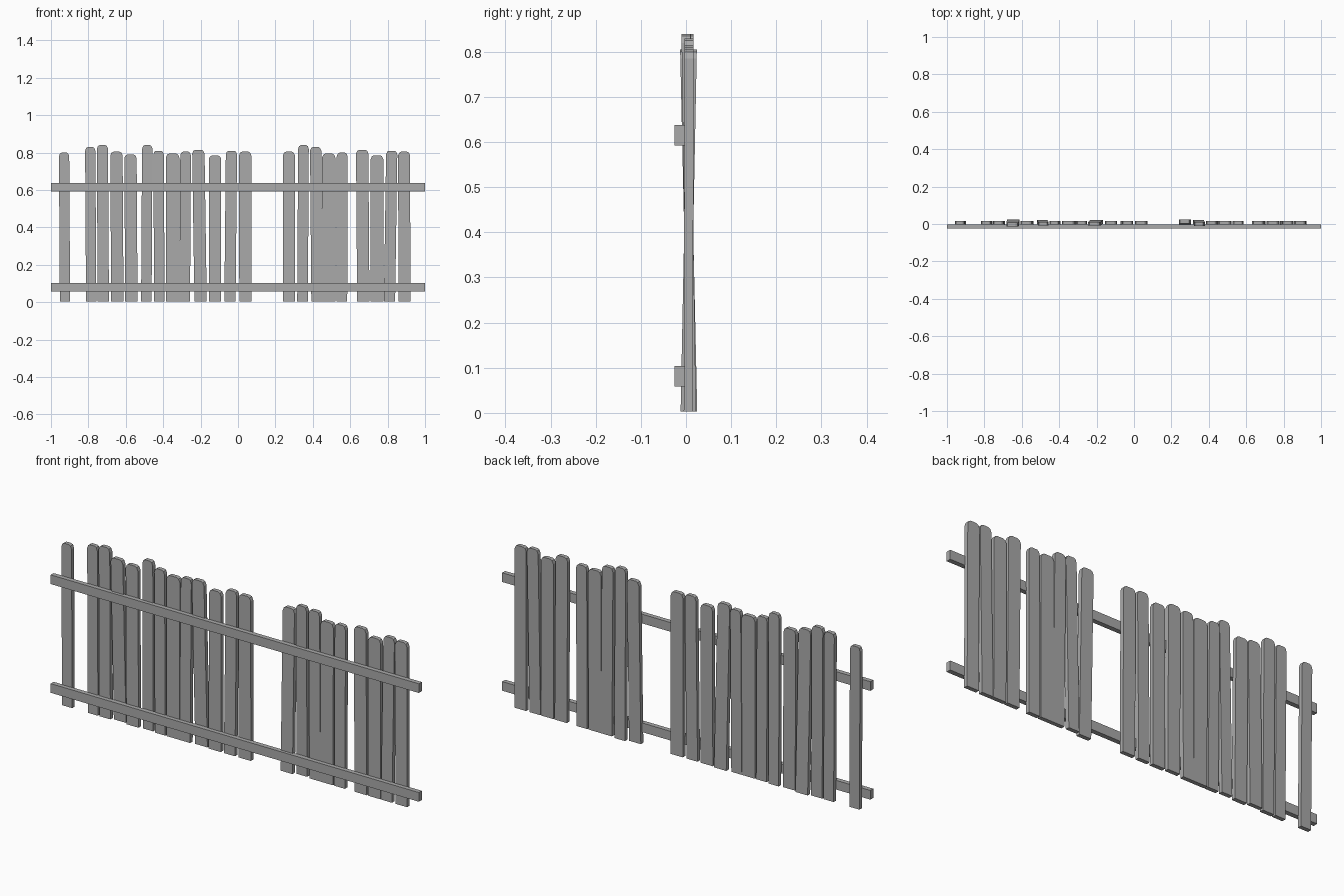
import bpy
import bmesh

cube = bpy.data.objects.get("Cube")
if cube:
    bpy.data.objects.remove(cube, do_unlink=True)

# One weathered grey for the whole fence
grey = bpy.data.materials.new("weathered_grey")
grey.use_nodes = True
colour = (0.4, 0.4, 0.4, 1)
grey.diffuse_color = colour
grey.node_tree.nodes["Principled BSDF"].inputs["Base Color"].default_value = colour


def make_object(name, bm):
    bmesh.ops.recalc_face_normals(bm, faces=bm.faces)
    mesh = bpy.data.meshes.new(name)
    bm.to_mesh(mesh)
    bm.free()
    mesh.materials.append(grey)
    obj = bpy.data.objects.new(name, mesh)
    bpy.context.collection.objects.link(obj)
    return obj


def make_rail(name, z):
    bm = bmesh.new()
    bmesh.ops.create_cube(bm, size=1)
    for v in bm.verts:
        v.co.x *= 2
        v.co.y = v.co.y * 0.023 - 0.0135
        v.co.z = v.co.z * 0.045 + z
    return make_object(name, bm)


def make_plank(name, bottom, top, width, height, lean):
    """Board with clipped top corners, tilted sideways and front to back."""
    half = width / 2
    side = [(half, 0.003), (half, height - 0.02),
            (half * 0.8, height - 0.005), (half * 0.5, height)]
    outline = side + [(-x, z) for x, z in reversed(side)]
    bm = bmesh.new()
    face = bm.faces.new([bm.verts.new((x, -0.004, z)) for x, z in outline])
    extruded = bmesh.ops.extrude_face_region(bm, geom=[face])["geom"]
    for v in extruded:
        if isinstance(v, bmesh.types.BMVert):
            v.co.y += 0.02
    for v in bm.verts:
        t = v.co.z / height
        v.co.x += bottom + (top - bottom) * t
        v.co.y += lean * (2 * t - 1)
    return make_object(name, bm)


# Bottom centre, top centre, width, height of each plank
planks = [
    (-.925, -.93, .055, .80), (-.785, -.79, .055, .83),
    (-.72, -.725, .06, .84), (-.645, -.65, .066, .805),
    (-.57, -.575, .066, .79), (-.49, -.485, .056, .84),
    (-.42, -.425, .056, .81), (-.35, -.35, .072, .795),
    (-.285, -.28, .057, .805), (-.2, -.212, .066, .815),
    (-.123, -.123, .066, .785), (-.043, -.035, .06, .81),
    (.04, .038, .066, .805), (.272, .272, .064, .805),
    (.345, .35, .057, .84), (.422, .415, .06, .83),
    (.485, .485, .07, .795), (.555, .557, .058, .80),
    (.67, .664, .066, .815), (.743, .743, .068, .785),
    (.81, .822, .06, .81), (.89, .888, .064, .805),
]
# Planks that lean clearly forward or back
leans = {3: -.009, 5: -.005, 9: -.005, 13: .008, 14: -.006}
for i, (bottom, top, width, height) in enumerate(planks):
    make_plank(f"plank_{i + 1}", bottom, top, width, height, leans.get(i, 0.001))

# Two long rails across the front
make_rail("lower_rail", 0.081)
make_rail("upper_rail", 0.615)
